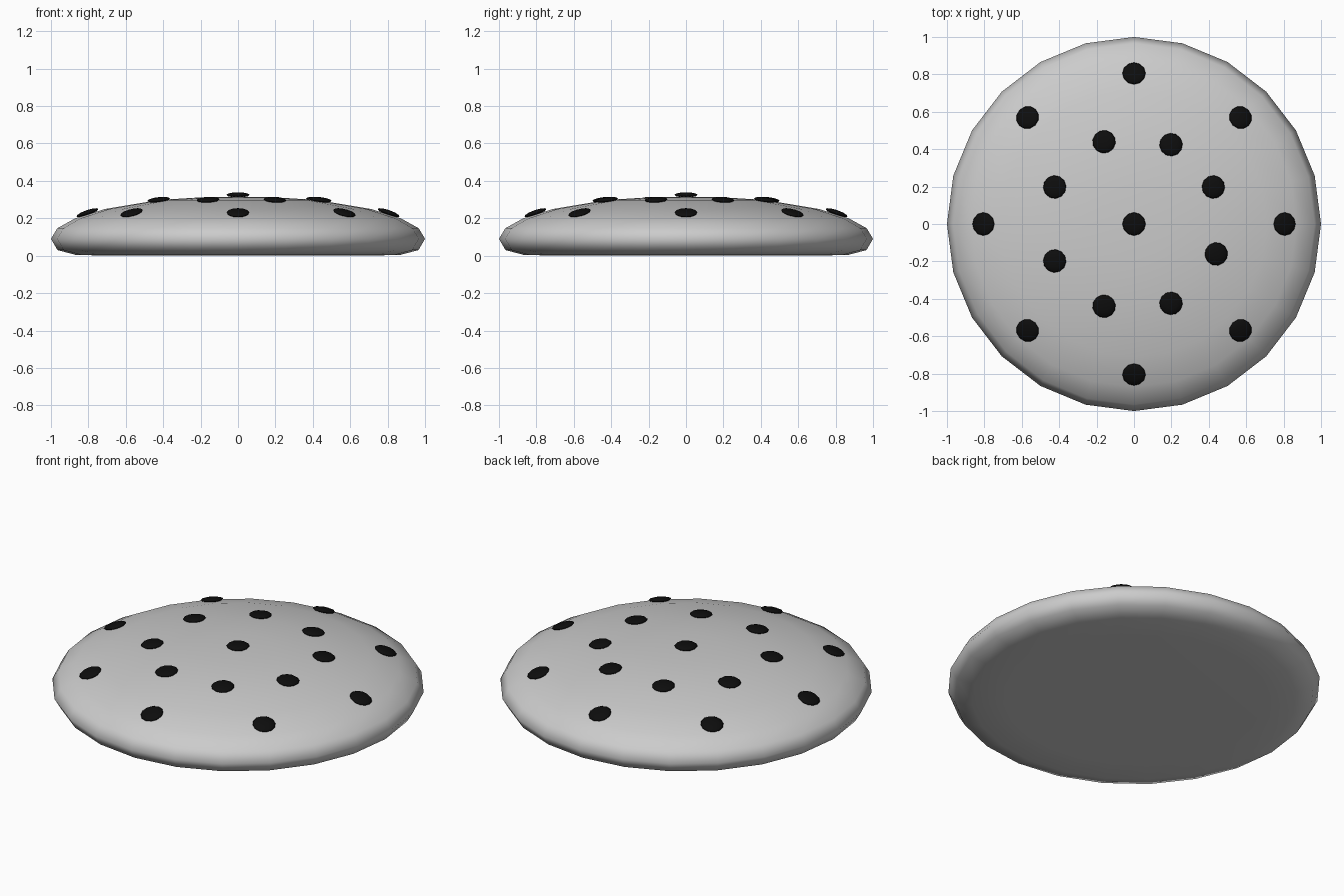
import bpy, bmesh, math
from mathutils import Matrix, Vector

if "Cube" in bpy.data.objects:
    bpy.data.objects.remove(bpy.data.objects["Cube"])

# Profile of the domed round body (radius, height), bottom to top
PROFILE = [(0, 0.005), (0.70, 0.003), (0.87, 0.005), (0.965, 0.03), (1.0, 0.09), (0.966, 0.147),
           (0.87, 0.2), (0.71, 0.25), (0.42, 0.298), (0.2, 0.312), (0, 0.316)]
PROFILE[0] = (0, 0)
PROFILE[1] = (0.70, 0)


def finish(name, bm, colour=None):
    bmesh.ops.recalc_face_normals(bm, faces=bm.faces)
    for f in bm.faces:
        f.smooth = True
    me = bpy.data.meshes.new(name)
    bm.to_mesh(me)
    bm.free()
    ob = bpy.data.objects.new(name, me)
    bpy.context.collection.objects.link(ob)
    if colour:
        mat = bpy.data.materials.new(name + "_colour")
        mat.diffuse_color = colour
        mat.use_nodes = True
        mat.node_tree.nodes["Principled BSDF"].inputs["Base Color"].default_value = mat.diffuse_color
        me.materials.append(mat)
    return ob


# Body: lathe with 24 sides
bm = bmesh.new()
verts = [bm.verts.new((r, 0, z)) for r, z in PROFILE]
edges = [bm.edges.new(p) for p in zip(verts, verts[1:])]
bmesh.ops.spin(bm, geom=verts + edges, cent=(0, 0, 0), axis=(0, 0, 1),
               angle=2 * math.pi, steps=24, use_merge=True)
bmesh.ops.remove_doubles(bm, verts=bm.verts, dist=1e-4)
finish("domed_body", bm)

# Spots: flattened spheres leaning with the dome surface
spots = [(0, 0, 0.325, 0)]
spots += [(0.805, 45 * i, 0.23, 19) for i in range(8)]
spots += [(0.468, a, 0.299, 7) for a in (25, 65, 110, 155, 205, 250, 295, 340)]
bm = bmesh.new()
for r, angle, z, tilt in spots:
    m = (Matrix.Rotation(math.radians(angle), 4, 'Z')
         @ Matrix.Translation(Vector((r, 0, z)))
         @ Matrix.Rotation(math.radians(tilt), 4, 'Y')
         @ Matrix.Diagonal((0.062, 0.062, 0.014, 1)))
    bmesh.ops.create_uvsphere(bm, u_segments=12, v_segments=6, radius=1, matrix=m)
finish("spots", bm, (0.004, 0.004, 0.004, 1))
